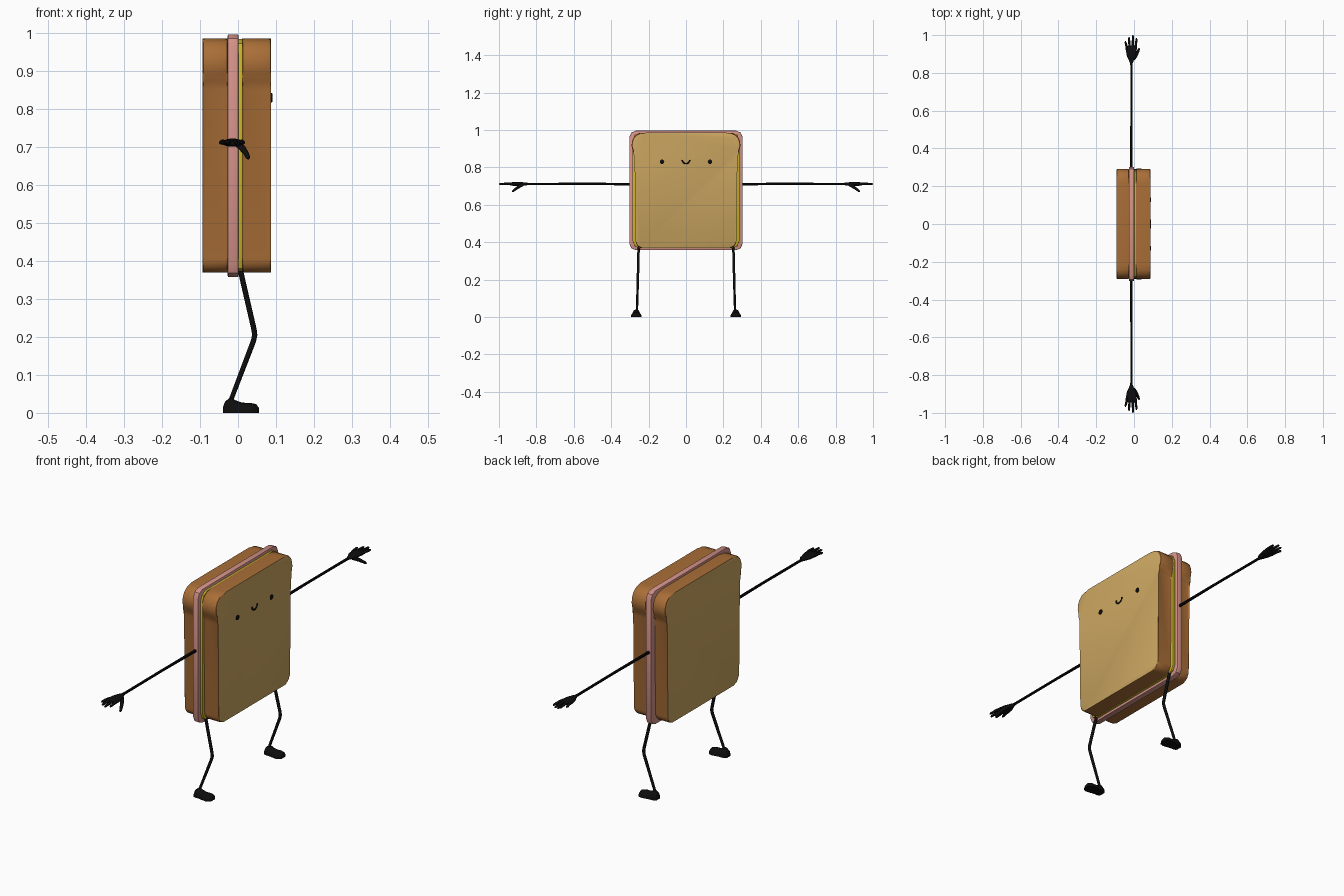
import bpy, bmesh, math
from mathutils import Vector

if "Cube" in bpy.data.objects:
    bpy.data.objects.remove(bpy.data.objects["Cube"])


def material(name, rgb):
    m = bpy.data.materials.new(name)
    m.diffuse_color = (*rgb, 1)
    m.use_nodes = True
    m.node_tree.nodes["Principled BSDF"].inputs["Base Color"].default_value = m.diffuse_color
    return m


CRUST = material("crust brown", (0.40, 0.156, 0.038))
CRUMB = material("crumb tan", (0.61, 0.39, 0.122))
HAM = material("ham pink", (0.66, 0.29, 0.25))
CHEESE = material("cheese yellow", (0.60, 0.46, 0.02))
BLACK = material("limb black", (0.004, 0.004, 0.004))


def finish(bm, name, mats, mirror=False, angle=35):
    bmesh.ops.recalc_face_normals(bm, faces=bm.faces)
    me = bpy.data.meshes.new(name)
    bm.to_mesh(me)
    bm.free()
    for m in mats:
        me.materials.append(m)
    ob = bpy.data.objects.new(name, me)
    bpy.context.collection.objects.link(ob)
    bpy.ops.object.select_all(action='DESELECT')
    ob.select_set(True)
    bpy.context.view_layer.objects.active = ob
    bpy.ops.object.shade_smooth_by_angle(angle=math.radians(angle))
    if mirror:
        mod = ob.modifiers.new("mirror", 'MIRROR')
        mod.use_axis = (False, True, False)
        mod.use_mirror_merge = False
    return ob


def loft(bm, rings):
    rows = [[bm.verts.new(p) for p in r] for r in rings]
    n = len(rows[0])
    for a, b in zip(rows, rows[1:]):
        for i in range(n):
            bm.faces.new((a[i], a[(i + 1) % n], b[(i + 1) % n], b[i]))
    bm.faces.new(rows[0])
    bm.faces.new(rows[-1])


def slab(name, half, x0, x1, mats, bevel):
    """Extrude a half outline (y, z), mirrored in y, between x0 and x1."""
    outline = half + [(-y, z) for y, z in reversed(half)]
    bm = bmesh.new()
    loft(bm, [[(x, y, z) for y, z in outline] for x in (x0, x1)])
    rim = [e for e in bm.edges if abs(e.verts[0].co.x - e.verts[1].co.x) < 1e-6]
    bmesh.ops.bevel(bm, geom=rim, offset=bevel, segments=2, profile=0.5, affect='EDGES')
    bm.normal_update()
    if len(mats) > 1:
        for f in bm.faces:
            f.material_index = int(abs(f.normal.x) > 0.99)
    return finish(bm, name, mats)


def tube(bm, pts, sides=10):
    """Round tube through (x, y, z, radius) points."""
    ps = [Vector(p[:3]) for p in pts]
    rings = []
    for i, p in enumerate(ps):
        t = (ps[min(i + 1, len(ps) - 1)] - ps[max(i - 1, 0)]).normalized()
        u = t.cross(Vector((0.3, 0.1, 1)) if abs(t.z) < 0.8 else Vector((0, 1, 0))).normalized()
        v = t.cross(u)
        rings.append([p + pts[i][3] * (u * math.cos(a) + v * math.sin(a))
                      for a in (2 * math.pi * k / sides for k in range(sides))])
    loft(bm, rings)


# bread slices with a muffin-top shoulder
r = 0.035
bread = [(0.269 - r + r * math.sin(a), 0.37 + r - r * math.cos(a))
         for a in (math.pi / 2 * k / 5 for k in range(6))]
bread += [(0.269, 0.85), (0.275, 0.872), (0.286, 0.893), (0.291, 0.915), (0.289, 0.937),
          (0.28, 0.959), (0.264, 0.975), (0.243, 0.983), (0.215, 0.985)]
slab("back_bread_slice", bread, -0.093, -0.027, [CRUST, CRUMB], 0.006)
slab("front_bread_slice", bread, 0.011, 0.087, [CRUST, CRUMB], 0.006)


# fillings: square sheets with cut corners
def sheet(y, z0, z1, c):
    return [(y - c, z0), (y - c * 0.3, z0 + c * 0.3), (y, z0 + c),
            (y, z1 - c), (y - c * 0.3, z1 - c * 0.3), (y - c, z1)]


slab("ham", sheet(0.303, 0.357, 0.996, 0.035), -0.027, 0.001, [HAM], 0.003)
slab("cheese", sheet(0.286, 0.368, 0.984, 0.04), 0.001, 0.012, [CHEESE], 0.002)

# eyes
bm = bmesh.new()
loft(bm, [[(x, 0.128 + q * math.cos(a), 0.83 + q * math.sin(a))
           for a in (2 * math.pi * k / 20 for k in range(20))]
          for x, q in ((0.085, 0.012), (0.089, 0.012), (0.091, 0.008))])
finish(bm, "eyes", [BLACK], mirror=True)

# smile
bm = bmesh.new()
tube(bm, [(0.087, 0.02 * math.cos(a), 0.84 + 0.02 * math.sin(a), 0.004)
          for a in (math.pi * (1 + k / 12) for k in range(13))], 8)
finish(bm, "smile", [BLACK])

# arms
bm = bmesh.new()
tube(bm, [(-0.014, 0.28, 0.71, 0.007), (-0.014, 0.55, 0.712, 0.006),
          (-0.014, 0.84, 0.711, 0.006), (-0.014, 0.88, 0.711, 0.009)])
finish(bm, "arms", [BLACK], mirror=True)

# hands: flat palm, four fingers and a drooping thumb
bm = bmesh.new()
loft(bm, [[(-0.014 + w * math.cos(a), y, 0.711 + h * math.sin(a))
           for a in (2 * math.pi * k / 14 for k in range(14))]
          for y, w, h in ((0.848, 0.006, 0.006), (0.866, 0.013, 0.009), (0.89, 0.024, 0.011),
                          (0.915, 0.028, 0.011), (0.935, 0.026, 0.009), (0.944, 0.018, 0.006))])
for x0, x1, tip in ((-0.036, -0.045, 0.968), (-0.022, -0.026, 0.99),
                    (-0.007, -0.006, 1.0), (0.007, 0.013, 0.985)):
    z = 0.711
    tube(bm, [(x0, 0.915, z, 0.007), ((x0 + x1) / 2, 0.945, z + 0.002, 0.0065),
              (x1, tip - 0.007, z, 0.0055), (x1, tip, z - 0.001, 0.0025)], 8)
tube(bm, [(-0.002, 0.873, 0.708, 0.009), (0.011, 0.893, 0.697, 0.009),
          (0.021, 0.912, 0.683, 0.007), (0.026, 0.925, 0.673, 0.006),
          (0.028, 0.93, 0.669, 0.003)], 8)
finish(bm, "hands", [BLACK], mirror=True, angle=50)

# bent legs
bm = bmesh.new()
tube(bm, [(0.004, 0.253, 0.385, 0.007), (0.042, 0.257, 0.22, 0.007),
          (0.044, 0.257, 0.205, 0.007), (0.041, 0.258, 0.19, 0.007),
          (-0.02, 0.262, 0.03, 0.006)])
finish(bm, "legs", [BLACK], mirror=True, angle=50)

# feet: flat-soled cross-sections from heel to toe
bm = bmesh.new()
loft(bm, [[(x, 0.266 + w * math.cos(a), h * math.sin(a) ** 0.9)
           for a in (math.pi * k / 10 + 1e-9 * (k == 0) - 1e-9 * (k == 10) for k in range(11))]
          for x, w, h in ((-0.040, 0.014, 0.014), (-0.034, 0.021, 0.030), (-0.02, 0.023, 0.041),
                          (-0.006, 0.023, 0.033), (0.01, 0.026, 0.027), (0.033, 0.029, 0.026),
                          (0.048, 0.024, 0.023), (0.055, 0.014, 0.013))])
finish(bm, "feet", [BLACK], mirror=True, angle=50)
